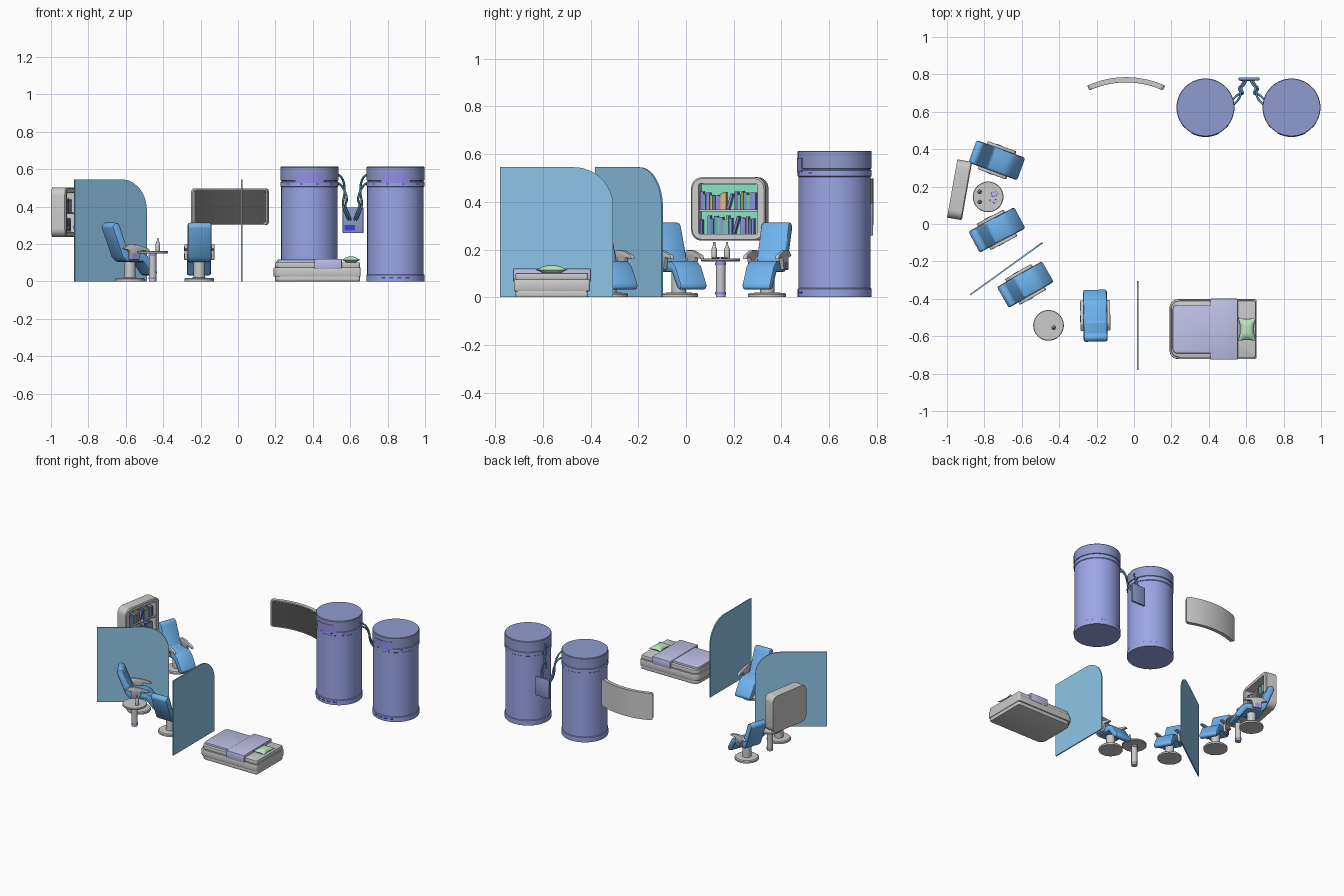
import bpy, bmesh, math, random
from mathutils import Matrix, Vector

if "Cube" in bpy.data.objects:
    bpy.data.objects.remove(bpy.data.objects["Cube"])

random.seed(4)
I = Matrix.Identity(4)
UP = Matrix.Rotation(math.pi / 2, 4, 'X')      # profile (x, y) becomes (x, z), depth points to -y
BLUE, GLASS = (0.16, 0.45, 0.85), (0.27, 0.56, 0.80)
BODY, CAP, VIOLET = (0.33, 0.38, 0.80), (0.28, 0.33, 0.62), (0.30, 0.27, 0.78)
LIGHT, CABLE, SHEET = (0.05, 0.05, 0.85), (0.10, 0.27, 0.42), (0.52, 0.53, 0.80)
GREEN, PILLOW, DARK = (0.25, 0.75, 0.55), (0.50, 0.78, 0.52), (0.08, 0.08, 0.08)
mats = {}


def paint(ob, color):
    if color:
        if color not in mats:
            mats[color] = bpy.data.materials.new("colour_%d" % len(mats))
            mats[color].diffuse_color = (*color, 1)
        ob.data.materials.append(mats[color])


def finish(name, bm, color=None, M=I, bevel=0):
    bmesh.ops.recalc_face_normals(bm, faces=bm.faces)
    if bevel:
        sharp = [e for e in bm.edges if e.calc_face_angle(0) > 0.6]
        bmesh.ops.bevel(bm, geom=sharp, offset=bevel, segments=2, profile=0.5,
                        affect='EDGES', clamp_overlap=True)
    bm.transform(M)
    me = bpy.data.meshes.new(name)
    bm.to_mesh(me)
    bm.free()
    ob = bpy.data.objects.new(name, me)
    bpy.context.collection.objects.link(ob)
    paint(ob, color)
    bpy.ops.object.select_all(action='DESELECT')
    ob.select_set(True)
    bpy.context.view_layer.objects.active = ob
    bpy.ops.object.shade_smooth_by_angle(angle=math.radians(35))
    return ob


def prism(name, pts, d0, d1, color=None, M=I, bevel=0):
    bm = bmesh.new()
    face = bm.faces.new([bm.verts.new((x, y, d0)) for x, y in pts])
    ext = bmesh.ops.extrude_face_region(bm, geom=[face])['geom']
    bmesh.ops.translate(bm, vec=(0, 0, d1 - d0),
                        verts=[v for v in ext if isinstance(v, bmesh.types.BMVert)])
    return finish(name, bm, color, M, bevel)


def box(name, c, s, color=None, M=I, bevel=0):
    bm = bmesh.new()
    bmesh.ops.create_cube(bm, size=1, matrix=Matrix.Translation(c) @ Matrix.Diagonal((*s, 1)))
    return finish(name, bm, color, M, bevel)


def lathe(name, profile, color=None, M=I, n=40):
    bm = bmesh.new()
    rings = [[bm.verts.new((r * math.cos(2 * math.pi * i / n), r * math.sin(2 * math.pi * i / n), z))
              for i in range(n)] for r, z in profile]
    for a, b in zip(rings, rings[1:]):
        for i in range(n):
            bm.faces.new((a[i], a[(i + 1) % n], b[(i + 1) % n], b[i]))
    bm.faces.new(rings[0][::-1])
    bm.faces.new(rings[-1])
    return finish(name, bm, color, M)


def arc(cx, cy, r, a0, a1, n=8):
    return [(cx + r * math.cos(math.radians(a0 + (a1 - a0) * i / n)),
             cy + r * math.sin(math.radians(a0 + (a1 - a0) * i / n))) for i in range(n + 1)]


def rrect(x0, x1, y0, y1, r, rr=None, n=6):
    rr = rr or r                                # rr: radius on the +x side
    return (arc(x1 - rr, y1 - rr, rr, 0, 90, n) + arc(x0 + r, y1 - r, r, 90, 180, n)
            + arc(x0 + r, y0 + r, r, 180, 270, n) + arc(x1 - rr, y0 + rr, rr, 270, 360, n))


def place(x, y, deg=0, z=0):
    return Matrix.Translation((x, y, z)) @ Matrix.Rotation(math.radians(deg), 4, 'Z')


# Storage tanks with caps, front panels and lights
for side, tx in (("left", 0.382), ("right", 0.842)):
    M = place(tx, 0.623)
    lathe(side + "_tank_body", [(0.155, 0), (0.155, 0.035), (0.151, 0.038), (0.151, 0.505),
                                (0.155, 0.508), (0.155, 0.532), (0.15, 0.534)], BODY, M, 56)
    lathe(side + "_tank_cap", [(0.15, 0.532), (0.15, 0.538), (0.155, 0.54), (0.155, 0.61), (0.152, 0.614)],
          CAP, M, 56)
    outer, inner = arc(0, 0, 0.158, -119, -61, 10), arc(0, 0, 0.148, -61, -119, 10)
    prism(side + "_tank_panel", outer + inner, 0.525, 0.583, VIOLET, M)
    for k in range(4):
        box(side + "_tank_light", (0, -0.1545, 0.02), (0.022, 0.004, 0.008), LIGHT,
            M @ Matrix.Rotation(math.radians(-24 + 16 * k), 4, 'Z'))
        box(side + "_tank_mark", (0, -0.1545, 0.521), (0.018, 0.004, 0.005), LIGHT,
            M @ Matrix.Rotation(math.radians(-48 + 32 * k), 4, 'Z'))

# Control panel between the tanks, fed by cables
box("control_panel", (0.615, 0.776, 0.327), (0.11, 0.016, 0.138), CAP, bevel=0.003)
box("control_display", (0.598, 0.767, 0.287), (0.055, 0.004, 0.03), LIGHT)
for s in (-1, 1):
    for z, dx, dy in ((0.575, 0.0, 0.0), (0.53, 0.012, 0.03)):
        path = [(0.085, 0.635 + dy, z), (0.058, 0.66 + dy, z - 0.02), (0.042 - dx, 0.70, z - 0.09),
                (0.05 - dx, 0.725, 0.41), (0.032 - dx, 0.75, 0.355), (0.022 - dx, 0.772, 0.33)]
        cu = bpy.data.curves.new("cable", 'CURVE')
        cu.dimensions, cu.bevel_depth, cu.bevel_resolution, cu.resolution_u = '3D', 0.006, 2, 6
        sp = cu.splines.new('BEZIER')
        sp.bezier_points.add(len(path) - 1)
        for p, (x, y, h) in zip(sp.bezier_points, path):
            p.co = Vector((0.612 + s * x, y, h))
            p.handle_left_type = p.handle_right_type = 'AUTO'
        cable = bpy.data.objects.new("cable", cu)
        bpy.context.collection.objects.link(cable)
        paint(cable, CABLE)


# Curved wall screen
def bent(name, r0, r1, half, z0, z1, corner, color=None):
    bm = bmesh.new()
    pts = arc(0, 0, r1, 90 - half, 90 + half, 16) + arc(0, 0, r0, 90 + half, 90 - half, 16)
    lo = [bm.verts.new((x, y, z0)) for x, y in pts]
    hi = [bm.verts.new((x, y, z1)) for x, y in pts]
    n = len(pts)
    for i in range(n):
        bm.faces.new((lo[i], lo[(i + 1) % n], hi[(i + 1) % n], hi[i]))
    for ring in (lo, hi):
        for i in range(16):
            bm.faces.new((ring[i], ring[i + 1], ring[n - 2 - i], ring[n - 1 - i]))
    ends = [bm.edges.get((r[a], r[b])) for r in (lo, hi) for a, b in ((0, n - 1), (16, 17))]
    bmesh.ops.bevel(bm, geom=ends, offset=corner, segments=4, profile=0.5, affect='EDGES')
    finish(name, bm, color, place(-0.042, 0.285))


bent("screen_frame", 0.474, 0.5, 24.6, 0.302, 0.497, 0.018)
bent("screen_display", 0.472, 0.476, 23.8, 0.308, 0.491, 0.016, DARK)

# Glass room dividers with one rounded top corner
for x, y, a in ((0.02, -0.78, 90), (-0.875, -0.378, 35.8)):
    pts = [(0, 0), (0.475, 0)] + arc(0.31, 0.38, 0.165, 0, 90, 14) + [(0, 0.545)]
    prism("divider", pts, -0.004, 0.004, GLASS, place(x, y, a) @ UP)

# Bed
for name, inset, z0, z1 in (("bed_foot", 0.008, 0, 0.03), ("bed_base", 0, 0.025, 0.075),
                            ("bed_tray", 0.008, 0.072, 0.102)):
    prism(name, rrect(0.19 + inset, 0.656 - inset / 2, -0.722 + inset, -0.402 - inset, 0.045, 0.012),
          z0, z1, None, I, 0.005)
prism("mattress_cover", rrect(0.207, 0.555, -0.692, -0.432, 0.025, 0.01), 0.095, 0.116, SHEET, I, 0.006)
box("folded_blanket", (0.482, -0.562, 0.093), (0.147, 0.326, 0.056), SHEET, I, 0.006)
bm = bmesh.new()
for s in (-1, 1):
    grid = bmesh.ops.create_grid(bm, x_segments=10, y_segments=10, size=1)['verts']
    for v in grid:
        u, w = v.co.x, v.co.y
        bulge = (1 - u ** 4) * (1 - w ** 4)
        v.co = (0.05 * u * (1 - 0.28 * (1 - w * w)), 0.066 * w * (1 - 0.18 * (1 - u * u)),
                s * 0.018 * bulge)
bmesh.ops.remove_doubles(bm, verts=bm.verts, dist=0.0002)
finish("pillow", bm, PILLOW, place(0.604, -0.563, 0, 0.115))

# Reclining swivel chairs
SEAT = [(-0.145, 0.295), (-0.125, 0.317), (-0.098, 0.308), (-0.04, 0.152), (0.05, 0.152), (0.085, 0.132),
        (0.138, 0.05), (0.128, 0.03), (0.10, 0.034), (0.05, 0.105), (-0.055, 0.105), (-0.08, 0.13)]
ARM = [(-0.085, 0.175), (-0.05, 0.198), (0.0, 0.196), (0.07, 0.176), (0.08, 0.16), (0.025, 0.166),
       (0.012, 0.115), (-0.045, 0.115), (-0.045, 0.165)]
for x, y, a in ((-0.73, 0.34, -20), (-0.73, -0.03, 28), (-0.578, -0.322, 30), (-0.207, -0.487, 91)):
    M = place(x, y, a)
    lathe("chair_base", [(0.08, 0), (0.08, 0.012), (0.074, 0.018), (0.03, 0.02), (0.03, 0.11)], None, M)
    prism("chair_seat", SEAT, -0.064, 0.064, BLUE, M @ UP, 0.012)
    for s in (-1, 1):
        prism("chair_armrest", ARM, s * 0.071 - 0.009, s * 0.071 + 0.009, None, M @ UP, 0.003)
        box("chair_arm_pad", (-0.017, s * 0.073, 0.133), (0.035, 0.018, 0.03), VIOLET, M)

# Round side tables, bottles and small items
for x, y, bottles in ((-0.78, 0.145, ((-0.045, 0.027), (-0.045, -0.027))), (-0.457, -0.542, ((0.028, -0.012),))):
    M = place(x, y)
    lathe("table_top", [(0.079, 0.15), (0.082, 0.153), (0.082, 0.16), (0.079, 0.163)], None, M)
    lathe("table_pole", [(0.02, 0), (0.02, 0.152)], None, M, 24)
    for z in (0.012, 0.136):
        lathe("table_pole_ring", [(0.0225, z), (0.0225, z + 0.009)], VIOLET, M, 24)
    for bx, by in bottles:
        lathe("bottle", [(0.011, 0.162), (0.012, 0.168), (0.012, 0.2), (0.005, 0.218), (0.005, 0.232)],
              None, place(x + bx, y + by), 16)
for x, y, a in ((-0.745, 0.16, 15), (-0.752, 0.125, -25)):
    box("table_card", (0, 0, 0.166), (0.035, 0.022, 0.006), SHEET, place(x, y, a), 0.002)

# Wall bookcase: ring frame, back, shelf and books
M = place(-0.9325, 0.183, 80)
outer, inner = rrect(-0.158, 0.158, 0.237, 0.503, 0.045), rrect(-0.125, 0.125, 0.265, 0.476, 0.008)
bm = bmesh.new()
loops = [[bm.verts.new((px, py, d)) for px, py in pts]
         for pts, d in ((outer, -0.04), (outer, 0.034), ([(p * 0.965, 0.37 + (q - 0.37) * 0.96) for p, q in outer], 0.04),
                        (inner, 0.04), (inner, -0.03))]
for a, b in zip(loops, loops[1:]):
    for i in range(len(a)):
        bm.faces.new((a[i], a[i - 1], b[i - 1], b[i]))
bm.faces.new(loops[0])
bm.faces.new(loops[-1])
finish("bookcase_frame", bm, None, M @ UP)
box("bookcase_back", (0, 0.026, 0.3705), (0.249, 0.006, 0.209), GREEN, M)
box("bookcase_shelf", (0, -0.002, 0.364), (0.25, 0.062, 0.008), None, M)
BOOKS = [(0.16, 0.20, 0.55), (0.25, 0.30, 0.72), (0.30, 0.25, 0.62), (0.13, 0.40, 0.50), (0.2, 0.55, 0.4), (0.75, 0.5, 0.2)]
for z in (0.266, 0.368):
    x = -0.122
    while x < 0.108:
        w, h = random.uniform(0.009, 0.016), random.uniform(0.058, 0.078)
        lean = random.random() < 0.15
        tilt = Matrix.Rotation(math.radians(16 if lean else 0), 4, 'Y')
        color = random.choices(BOOKS, (5, 5, 4, 2, 2, 1))[0]
        box("book", (w / 2, 0, h / 2), (w, 0.04, h), color,
            M @ Matrix.Translation((x, -0.002, z + (0.003 if lean else 0))) @ tilt)
        x += w + (0.024 if lean else 0.001) + (0.02 if random.random() < 0.08 else 0)

for m in bpy.data.materials:
    if m.users and not m.is_grease_pencil:
        m.use_nodes = True
        m.node_tree.nodes["Principled BSDF"].inputs["Base Color"].default_value = m.diffuse_color
